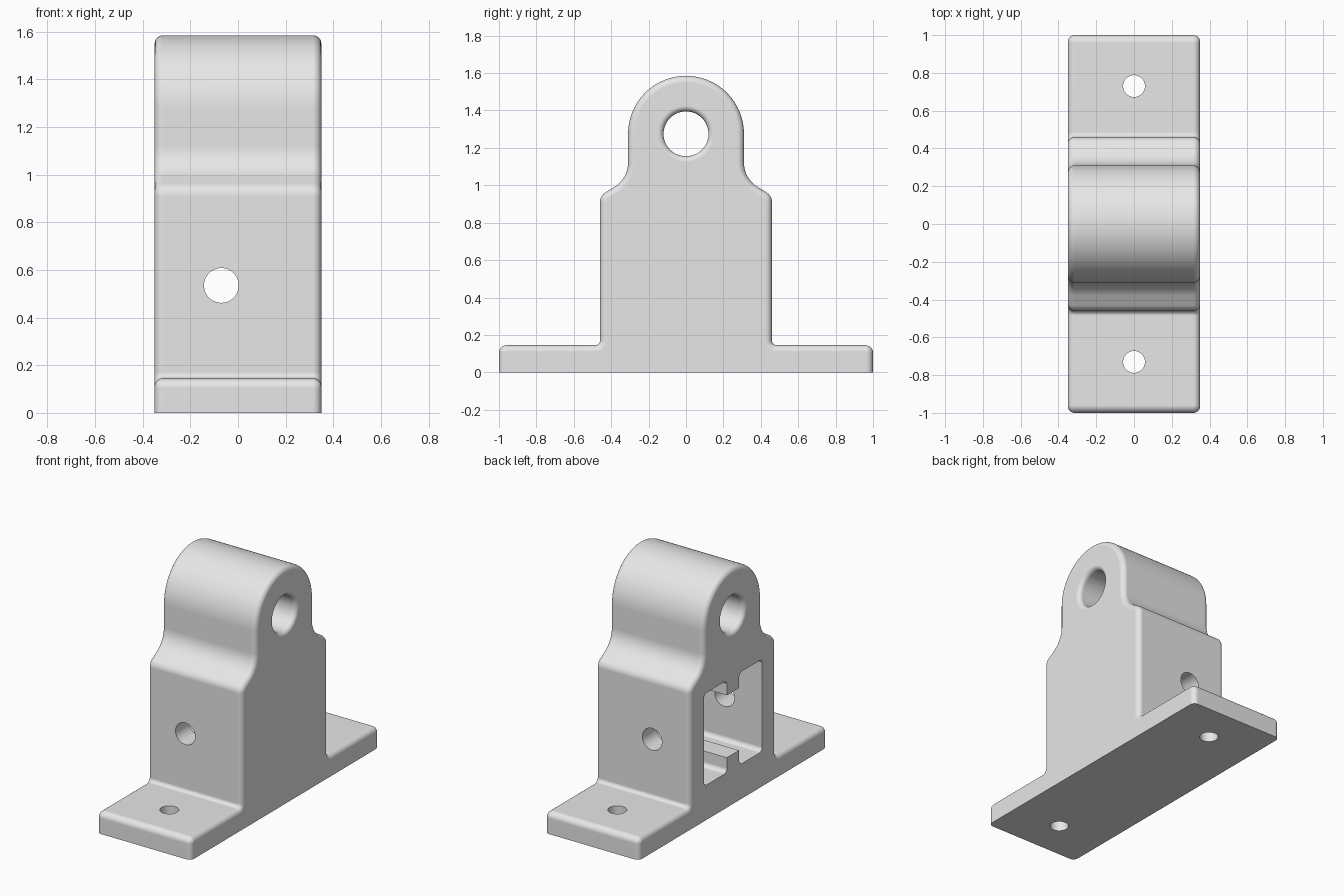
import bpy, bmesh
from math import sin, cos, pi, radians
from mathutils import Matrix

if "Cube" in bpy.data.objects:
    bpy.data.objects.remove(bpy.data.objects["Cube"])

HALF_W = 0.35      # half width of the bracket
ROUND = 0.035      # edge rounding of the side faces
HOLE_X, HOLE_Z = -0.07, 0.535
EYE_Z, EYE_R = 1.275, 0.12

grey = bpy.data.materials.new("plain grey")
grey.use_nodes = True
colour = (0.8, 0.8, 0.8, 1)
grey.diffuse_color = colour
grey.node_tree.nodes["Principled BSDF"].inputs["Base Color"].default_value = colour


def make(name, bm):
    bmesh.ops.recalc_face_normals(bm, faces=bm.faces[:])
    mesh = bpy.data.meshes.new(name)
    bm.to_mesh(mesh)
    bm.free()
    mesh.materials.append(grey)
    obj = bpy.data.objects.new(name, mesh)
    bpy.context.collection.objects.link(obj)
    return obj


def arc(cy, cz, r, a0, a1, n):
    angles = [radians(a0 + (a1 - a0) * i / n) for i in range(n + 1)]
    return [(cy + r * cos(a), cz + r * sin(a)) for a in angles]


def side_profile(d):
    """Side outline, moved inwards by d everywhere but along the ground."""
    half = [(1 - d, 0)]
    half += arc(0.96, 0.105, 0.04 - d, 0, 90, 6)         # foot end
    half += arc(0.485, 0.17, 0.025 + d, 270, 180, 6)     # foot to body
    half += arc(0.40, 0.91, 0.06 - d, 0, 58, 6)          # shoulder
    half += arc(0.46, 1.12, 0.15 + d, 238, 180, 10)      # neck
    half += arc(0, EYE_Z, 0.31 - d, 0, 90, 24)           # arch
    return half + [(-y, z) for y, z in reversed(half[:-1])]


def loft(rings):
    """Skin closed rings of points and cap both ends."""
    bm = bmesh.new()
    loops = [[bm.verts.new(p) for p in ring] for ring in rings]
    n = len(loops[0])
    for a, b in zip(loops, loops[1:]):
        for i in range(n):
            j = (i + 1) % n
            bm.faces.new((a[i], a[j], b[j], b[i]))
    bm.faces.new(loops[0])
    bm.faces.new(loops[-1])
    return bm


def cylinder_cutter(name, radius, length, place):
    bm = bmesh.new()
    bmesh.ops.create_cone(bm, cap_ends=True, segments=48, radius1=radius,
                          radius2=radius, depth=length, matrix=place)
    return make(name, bm)


# Solid body: the side outline with rounded rims
steps = [radians(90 * i / 6) for i in range(7)]
rims = [(HALF_W - ROUND + ROUND * sin(a), ROUND * (1 - cos(a))) for a in steps]
stations = [(-x, d) for x, d in reversed(rims)] + rims
bracket = make("bracket", loft([[(x, y, z) for y, z in side_profile(d)]
                                for x, d in stations]))

# Eye hole with flared mouths
flare = 0.03
mouth = [(HALF_W - flare + flare * sin(a), EYE_R + flare * (1 - cos(a))) for a in steps]
mouth.append((HALF_W + 0.02, EYE_R + flare))
eye_rings = [(-x, r) for x, r in reversed(mouth)] + mouth
cutters = [make("eye_cutter", loft([[(x, y, z) for y, z in arc(0, EYE_Z, r, 0, 352.5, 47)]
                                    for x, r in eye_rings]))]

# Cross hole and foot bolt holes
cutters.append(cylinder_cutter("cross_hole_cutter", 0.073, 1.4,
               Matrix.Translation((HOLE_X, 0, HOLE_Z)) @ Matrix.Rotation(pi / 2, 4, 'X')))
for side in (-1, 1):
    cutters.append(cylinder_cutter("bolt_hole_cutter", 0.058, 0.5,
                                   Matrix.Translation((0, side * 0.73, 0.07))))

# Side pocket with a rib on its floor and its ceiling
quarter = [(0.31, 0.31), (0.065, 0.31), (0.065, 0.21)]
upper = quarter + [(-y, z) for y, z in reversed(quarter)]
outline = upper + [(y, -z) for y, z in reversed(upper)]
bm = loft([[(x, y, z + 0.545) for y, z in outline] for x in (-0.5, 0.21)])
corners = [e for e in bm.edges
           if abs(e.verts[0].co.x - e.verts[1].co.x) > 0.1
           and abs(e.verts[0].co.z - 0.545) > 0.25]
bmesh.ops.bevel(bm, geom=corners, offset=0.03, segments=5, profile=0.5, affect='EDGES')
cutters.append(make("pocket_cutter", bm))

# Cut, then shade
bpy.context.view_layer.objects.active = bracket
bracket.select_set(True)
for cutter in cutters:
    cutter.hide_render = True
    mod = bracket.modifiers.new("cut", 'BOOLEAN')
    mod.operation = 'DIFFERENCE'
    mod.solver = 'EXACT'
    mod.object = cutter
    bpy.ops.object.modifier_apply(modifier=mod.name)
    bpy.data.objects.remove(cutter)
bpy.ops.object.shade_smooth_by_angle(angle=radians(30))
weighted = bracket.modifiers.new("even shading", 'WEIGHTED_NORMAL')
weighted.keep_sharp = True
